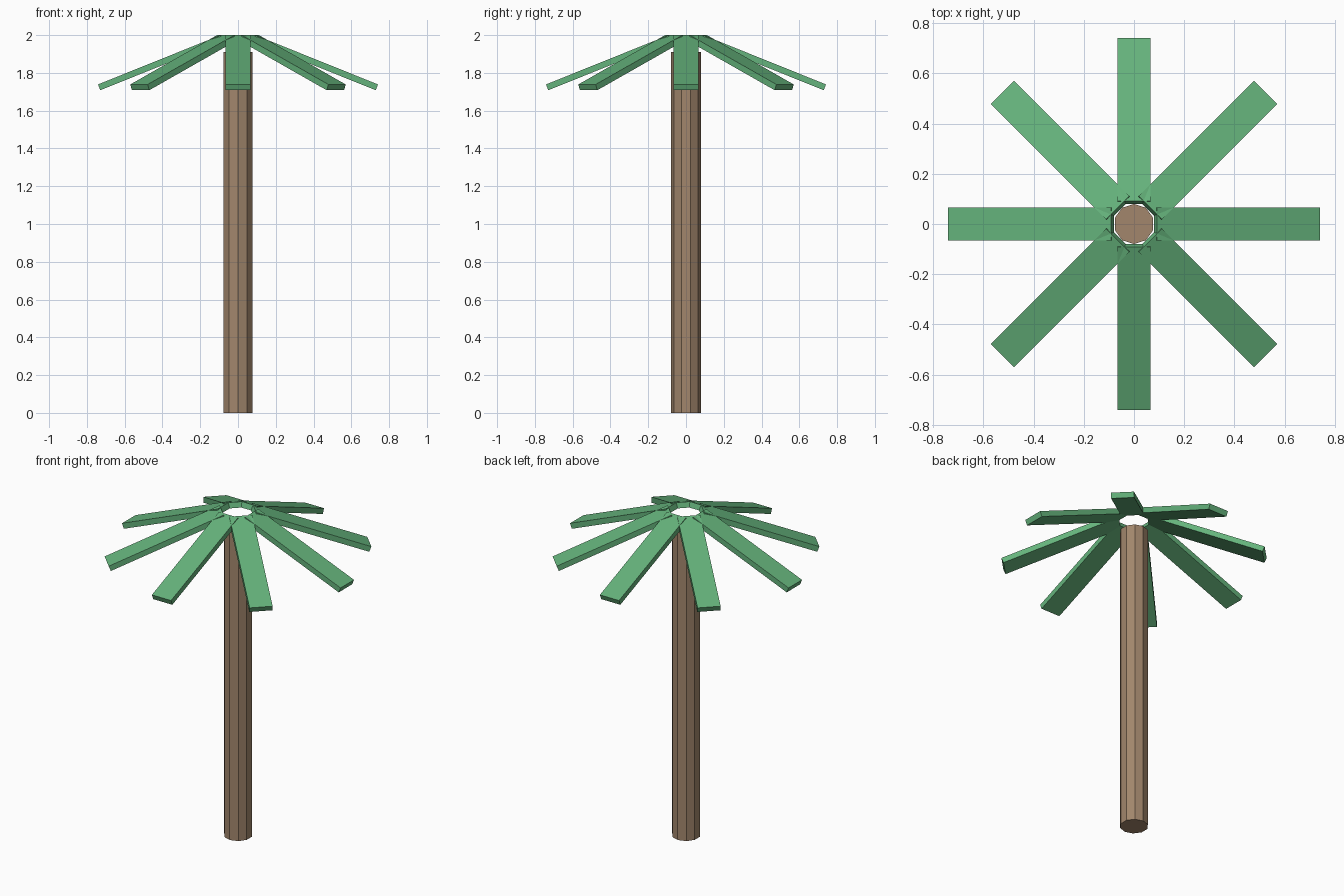
import bpy
from math import cos, sin, pi, radians
from mathutils import Matrix

if "Cube" in bpy.data.objects:
    bpy.data.objects.remove(bpy.data.objects["Cube"])


def material(name, color):
    m = bpy.data.materials.new(name)
    m.diffuse_color = color
    m.use_nodes = True
    m.node_tree.nodes["Principled BSDF"].inputs["Base Color"].default_value = m.diffuse_color
    return m


bark = material("bark", (0.36, 0.24, 0.15, 1))
green = material("leaf_green", (0.13, 0.45, 0.20, 1))

# Ten-sided trunk with a corner on the y axis
TRUNK_H = 1.91
bpy.ops.mesh.primitive_cylinder_add(vertices=10, radius=0.08, depth=TRUNK_H,
                                    location=(0, 0, TRUNK_H / 2))
trunk = bpy.context.object
trunk.name = "trunk"
trunk.data.materials.append(bark)

# Drooping fronds: tilted slabs whose upper inner edge is at radius INNER, z = 2
LENGTH, WIDTH, THICK = 0.70, 0.13, 0.033
INNER, TOP, TILT = 0.092, 2.0, radians(21.9)


def frond(index, count):
    bpy.ops.mesh.primitive_cube_add(size=1)
    ob = bpy.context.object
    ob.name = f"frond_{index + 1}"
    slab = (Matrix.Translation((LENGTH / 2, 0, -THICK / 2))
            @ Matrix.Diagonal((LENGTH, WIDTH, THICK, 1)))
    ob.data.transform(Matrix.Rotation(2 * pi * index / count, 4, 'Z')
                      @ Matrix.Translation((INNER, 0, TOP))
                      @ Matrix.Rotation(TILT, 4, 'Y') @ slab)
    ob.data.materials.append(green)


for i in range(8):
    frond(i, 8)
